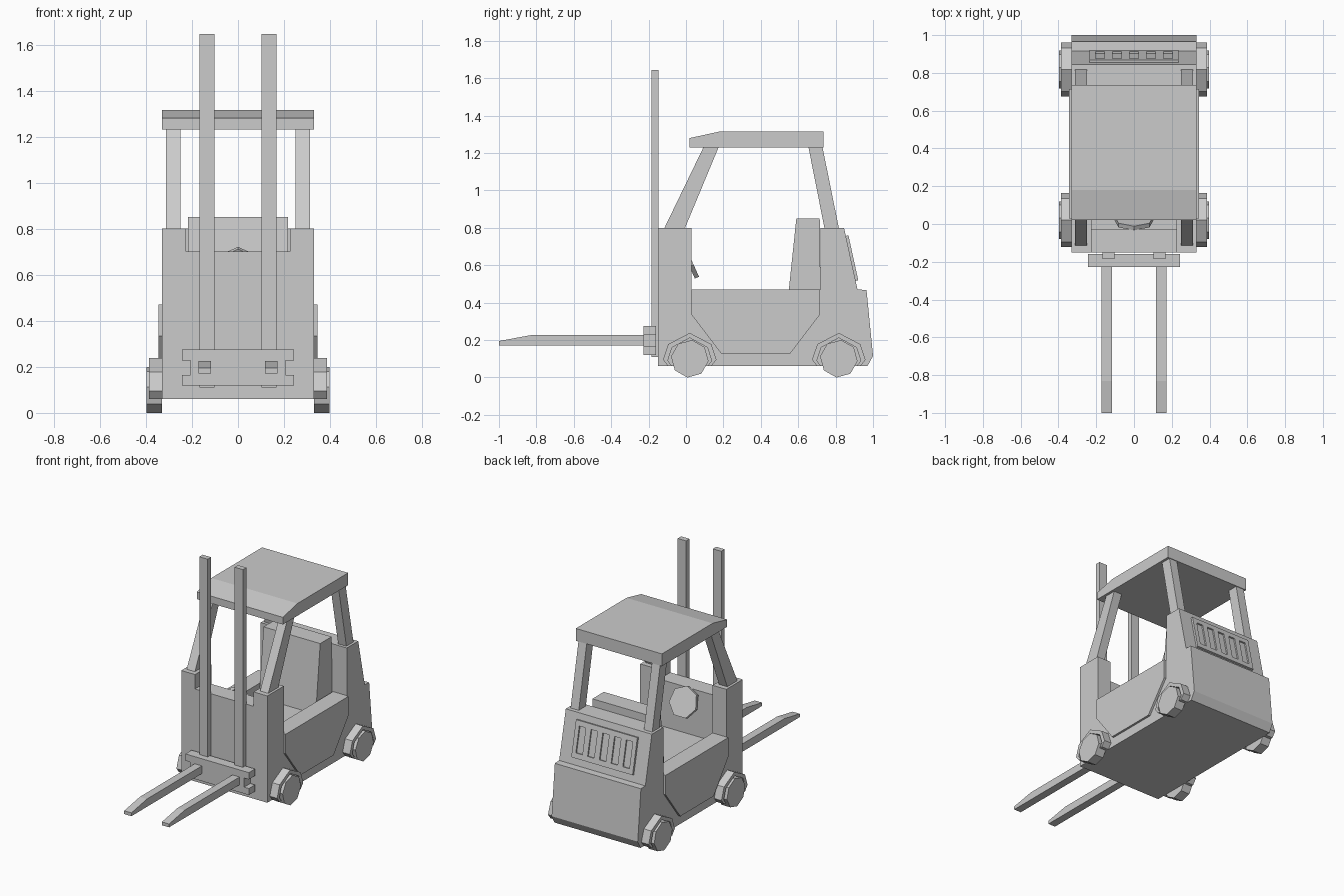
import bpy, bmesh
from math import sin, cos, radians, atan2
from mathutils import Matrix, Vector

if "Cube" in bpy.data.objects:
    bpy.data.objects.remove(bpy.data.objects["Cube"])


def finish(name, bm):
    bmesh.ops.recalc_face_normals(bm, faces=bm.faces)
    mesh = bpy.data.meshes.new(name)
    bm.to_mesh(mesh)
    bm.free()
    obj = bpy.data.objects.new(name, mesh)
    bpy.context.collection.objects.link(obj)
    return obj


def add_prism(bm, pts, x0, x1):
    """Extrude a (y, z) outline from x0 to x1."""
    face = bm.faces.new([bm.verts.new((x0, y, z)) for y, z in pts])
    out = bmesh.ops.extrude_face_region(bm, geom=[face])
    verts = [v for v in out["geom"] if isinstance(v, bmesh.types.BMVert)]
    bmesh.ops.translate(bm, verts=verts, vec=(x1 - x0, 0, 0))


def prism(name, pts, x0, x1, mirror=False):
    bm = bmesh.new()
    add_prism(bm, pts, x0, x1)
    if mirror:
        add_prism(bm, pts, -x0, -x1)
    return finish(name, bm)


def rect(y0, y1, z0, z1):
    return [(y0, z0), (y1, z0), (y1, z1), (y0, z1)]


# Body shell: side silhouette with the cab and front notch cut out
body = prism("body", [(-.15, .06), (.97, .06), (1.0, .115), (.965, .468),
                      (.917, .47), (.845, .80), (.72, .80), (.72, .47),
                      (.03, .47), (.03, .80), (-.15, .80)], -.33, .33)
cutter = prism("cab_cutter", [(-.25, .70), (-.03, .70), (-.03, .38),
                              (.715, .38), (.715, .95), (-.25, .95)], -.225, .225)
cutter.hide_render = True
mod = body.modifiers.new("cab", "BOOLEAN")
mod.operation, mod.solver, mod.object = "DIFFERENCE", "EXACT", cutter
bpy.context.view_layer.objects.active = body
bpy.ops.object.modifier_apply(modifier=mod.name)
bpy.data.objects.remove(cutter)

# Raised side panels
prism("side_panels", [(.03, .335), (.19, .125), (.555, .125), (.715, .335),
                      (.715, .47), (.03, .47)], .33, .345, True)

# Seat back
prism("seat", [(.54, .38), (.72, .38), (.715, .85), (.59, .85), (.55, .47)], -.217, .217)

# Overhead guard and its four pillars
prism("roof", [(.02, 1.23), (.735, 1.23), (.735, 1.315), (.18, 1.315), (.02, 1.28)], -.33, .33)
prism("front_pillars", [(-.115, .80), (-.005, .80), (.174, 1.23), (.093, 1.23)], .25, .313, True)
prism("rear_pillars", [(.74, .80), (.817, .80), (.73, 1.23), (.655, 1.23)], .25, .313, True)

# Wheels with faceted arches
half_arch = [(-.115, .06), (-.143, .095), (-.115, .178)]
arch = half_arch + [(0, .238)] + [(-y, z) for y, z in reversed(half_arch)]
inner = [(y * .82, .06 + (z - .06) * .85) for y, z in reversed(arch)]
for label, cy in (("front", .02), ("rear", .817)):
    prism(label + "_wheel_arches", [(cy + y, z) for y, z in arch + inner], .33, .386, True)
    angles = [radians(-97 + 45 * i) for i in range(8)]
    prism(label + "_wheels", [(cy + .101 * cos(a), .1 + .101 * sin(a)) for a in angles],
          .33, .398, True)

# Mast rails, fork carriage and forks
prism("mast_rails", rect(-.185, -.148, .11, 1.645), .103, .167, True)
bm = bmesh.new()
for z0, z1, w in ((.12, .165, .243), (.165, .228, .207), (.228, .275, .243)):
    add_prism(bm, rect(-.228, -.16, z0, z1), -w, w)
finish("fork_carriage", bm)
prism("forks", [(-.228, .172), (-.228, .226), (-.83, .226), (-1.0, .195), (-1.0, .172)],
      .117, .172, True)

# Tilted steering wheel and column
tilt = Matrix.Translation((0, .02, .62)) @ Matrix.Rotation(radians(-66), 4, "X")
bm = bmesh.new()
bmesh.ops.create_cone(bm, cap_ends=True, segments=7, radius1=.105, radius2=.105, depth=.024,
                      matrix=tilt @ Matrix.Rotation(radians(180), 4, "Z"))
finish("steering_wheel", bm)
bm = bmesh.new()
bmesh.ops.create_cone(bm, cap_ends=True, segments=6, radius1=.015, radius2=.015, depth=.06,
                      matrix=tilt @ Matrix.Translation((0, 0, -.035)))
finish("steering_column", bm)

# Rear grille: backing plate plus bars that leave five recessed vents
slope = Matrix.Translation((0, .881, .637)) @ Matrix.Rotation(atan2(.072, .33), 4, "X")
bm = bmesh.new()


def add_box(x0, x1, z0, z1, y0, y1):
    size = Matrix.Diagonal((x1 - x0, y1 - y0, z1 - z0, 1))
    mid = Vector((x0 + x1, y0 + y1, z0 + z1)) / 2
    bmesh.ops.create_cube(bm, size=1, matrix=slope @ Matrix.Translation(mid) @ size)


add_box(-.235, .235, -.123, .123, -.005, .004)
for z0, z1 in ((-.123, -.088), (.088, .123)):
    add_box(-.235, .235, z0, z1, .004, .014)
edges = [-.235] + [c * .09 + s for c in range(-2, 3) for s in (-.025, .025)] + [.235]
for x0, x1 in zip(edges[::2], edges[1::2]):
    add_box(x0, x1, -.088, .088, .004, .014)
finish("rear_grille", bm)
